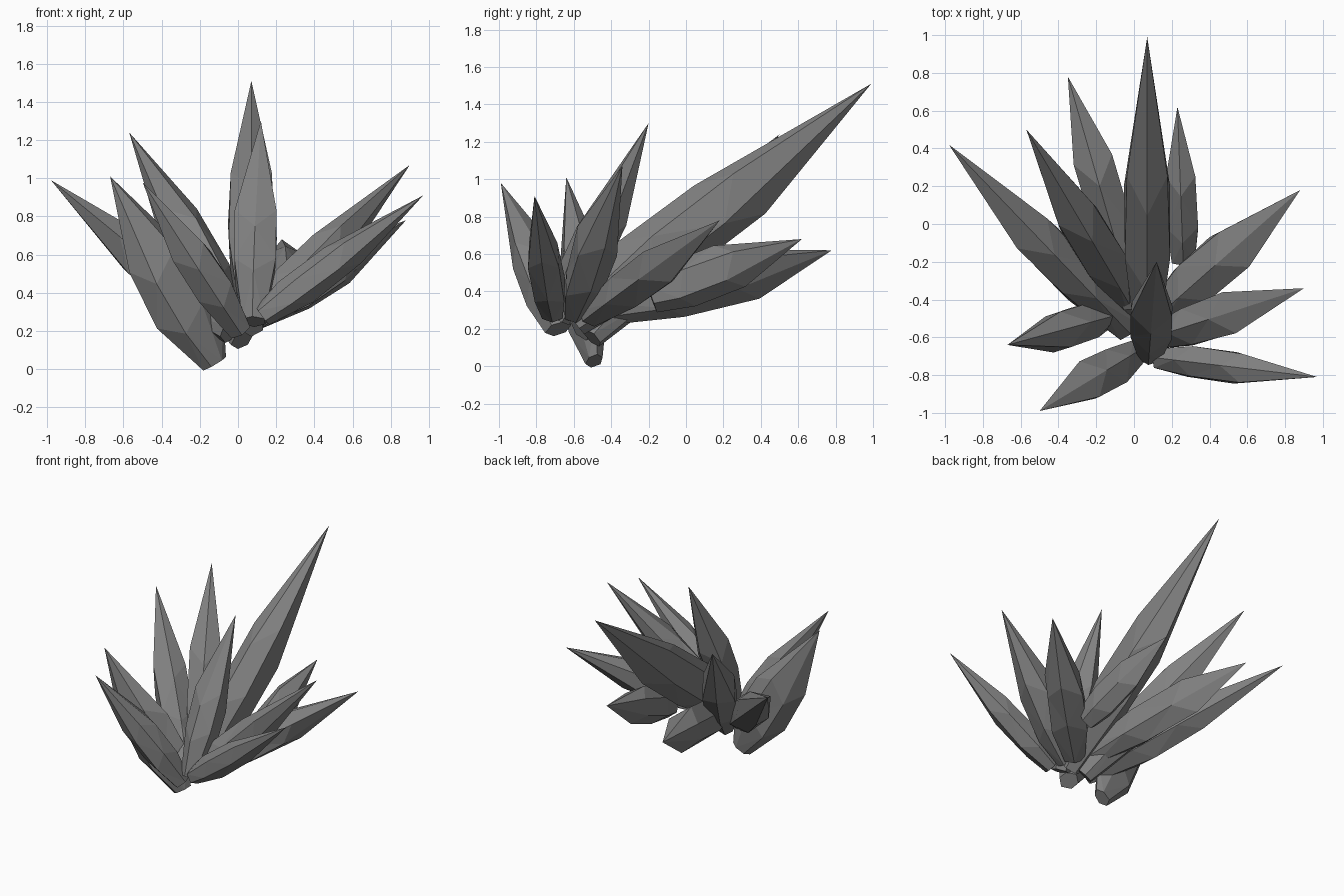
import bpy, bmesh, math, random
from mathutils import Vector

cube = bpy.data.objects.get("Cube")
if cube:
    bpy.data.objects.remove(cube, do_unlink=True)

random.seed(4)
SIDES = 6

# Single stone colour
stone = bpy.data.materials.new("grey_stone")
stone.use_nodes = True
colour = (0.22, 0.22, 0.22, 1)
stone.diffuse_color = colour
stone.node_tree.nodes["Principled BSDF"].inputs["Base Color"].default_value = colour


def crystal(name, base, tip, wide, tall, low, high, root=0.5):
    """Six-sided shard: blunt root, two uneven shoulder rings, sharp point."""
    base, tip = Vector(base), Vector(tip)
    axis = tip - base
    side = axis.cross(Vector((0, 0, 1))).normalized()
    up = side.cross(axis).normalized()
    bm = bmesh.new()
    rings = []
    for t, scale, wobble in ((0, root, 0), (low, 0.92, 0.04), (high, 0.93, 0.05)):
        ring = []
        for i in range(SIDES):
            a = math.tau * (i + 0.5) / SIDES
            s = scale * random.uniform(0.92, 1.1)
            along = t + wobble * (-1) ** i
            ring.append(bm.verts.new(base + axis * along
                        + side * math.cos(a) * wide * s + up * math.sin(a) * tall * s))
        rings.append(ring)
    point = bm.verts.new(tip)
    bm.faces.new(rings[0])
    for i in range(SIDES):
        j = (i + 1) % SIDES
        for a, b in zip(rings, rings[1:]):
            bm.faces.new((a[i], a[j], b[j], b[i]))
        bm.faces.new((rings[-1][i], rings[-1][j], point))
    # Split the warped sides into flat facets
    bmesh.ops.triangulate(bm, faces=[f for f in bm.faces if len(f.verts) == 4])
    bmesh.ops.recalc_face_normals(bm, faces=bm.faces[:])
    mesh = bpy.data.meshes.new(name)
    bm.to_mesh(mesh)
    bm.free()
    mesh.materials.append(stone)
    bpy.context.collection.objects.link(bpy.data.objects.new(name, mesh))


# name, root, point, half width, half height, shoulder positions along the length, root size
crystal("tall_back_crystal", (0.07, -0.6, 0.24), (0.07, 0.99, 1.51), 0.14, 0.19, 0.26, 0.52)
crystal("upright_crystal", (0.08, -0.69, 0.25), (0.12, -0.2, 1.3), 0.13, 0.13, 0.25, 0.48)
crystal("back_right_crystal", (0.02, -0.5, 0.15), (-0.57, 0.5, 1.24), 0.14, 0.15, 0.28, 0.54, 0.4)
crystal("wide_right_crystal", (-0.04, -0.56, 0.2), (-0.98, 0.42, 0.99), 0.14, 0.14, 0.26, 0.5)
crystal("low_right_crystal", (-0.12, -0.49, 0.03), (-0.67, -0.64, 1.01), 0.12, 0.18, 0.24, 0.52, 0.38)
crystal("front_right_crystal", (0.01, -0.68, 0.2), (-0.5, -0.99, 0.98), 0.13, 0.12, 0.24, 0.5, 0.55)
crystal("front_left_crystal", (0.13, -0.71, 0.28), (0.97, -0.81, 0.91), 0.1, 0.1, 0.2, 0.5, 0.6)
crystal("side_left_crystal", (0.1, -0.6, 0.27), (0.9, -0.34, 1.07), 0.13, 0.11, 0.22, 0.5)
crystal("back_left_crystal", (0.1, -0.51, 0.27), (0.88, 0.18, 0.78), 0.15, 0.12, 0.26, 0.52)
crystal("low_back_crystal", (0, -0.43, 0.3), (-0.35, 0.78, 0.62), 0.13, 0.15, 0.28, 0.6)
crystal("small_back_crystal", (0.26, -0.19, 0.38), (0.23, 0.62, 0.68), 0.1, 0.14, 0.2, 0.52, 0.65)
